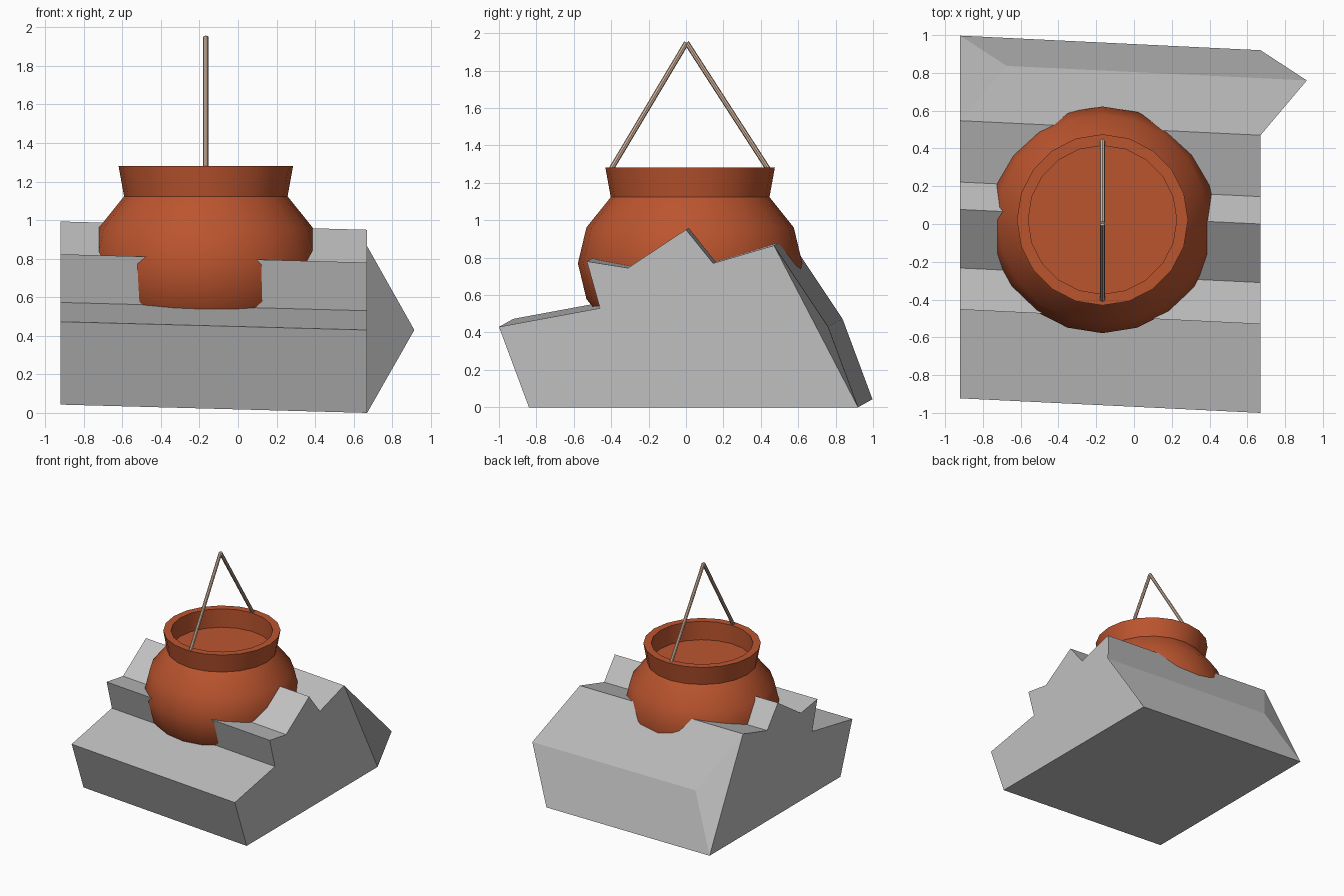
import bpy, bmesh, math
from mathutils import Vector

if "Cube" in bpy.data.objects:
    bpy.data.objects.remove(bpy.data.objects["Cube"])


def material(name, rgb):
    m = bpy.data.materials.new(name)
    m.diffuse_color = (*rgb, 1)
    m.use_nodes = True
    m.node_tree.nodes["Principled BSDF"].inputs["Base Color"].default_value = m.diffuse_color
    return m


def add_object(name, bm, mat, smooth=False):
    bmesh.ops.recalc_face_normals(bm, faces=bm.faces)
    me = bpy.data.meshes.new(name)
    bm.to_mesh(me)
    bm.free()
    ob = bpy.data.objects.new(name, me)
    bpy.context.collection.objects.link(ob)
    me.materials.append(mat)
    if smooth:
        bpy.ops.object.select_all(action='DESELECT')
        ob.select_set(True)
        bpy.context.view_layer.objects.active = ob
        bpy.ops.object.shade_smooth_by_angle(angle=math.radians(30))
    return ob


stone = material("grey stone", (0.53, 0.53, 0.53))
clay = material("orange clay", (0.50, 0.090, 0.028))
cane = material("tan cane", (0.68, 0.48, 0.36))

# Roof ridge block: stepped profile swept along a slightly skewed direction
profile = [(-0.84, 0), (-1.0, 0.43), (-0.46, 0.53), (-0.53, 0.78), (-0.31, 0.745),
           (0, 0.95), (0.145, 0.77), (0.47, 0.865), (0.76, 0.43), (0.92, 0)]
BULGE = 8  # this corner is pushed out along the sweep
sweep = Vector((-1.59, 0.077, 0.043))
bm = bmesh.new()
right = [bm.verts.new((0.915 if i == BULGE else 0.67, y, z)) for i, (y, z) in enumerate(profile)]
left = [bm.verts.new(v.co + sweep) for v in right]
for i in range(len(profile)):
    j = (i + 1) % len(profile)
    bm.faces.new((right[i], right[j], left[j], left[i]))
for ring in (right, left):
    bm.faces.new([v for i, v in enumerate(ring) if i != BULGE])
    bm.faces.new(ring[BULGE - 1:BULGE + 2])
add_object("stone_block", bm, stone)

# Pot: squashed sphere body, flared neck and recessed floor, turned in 20 sides
CX, CY, CZ, R, H, SIDES = -0.167, 0.022, 0.77, 0.60, 0.50, 20
outline = [(R * math.cos(math.radians(a)), CZ + H * math.sin(math.radians(a)))
           for a in (-67.5, -45, -22.5, 0, 22.5, 45)]
outline += [(0.453, 1.282), (0.393, 1.282), (0.393, 1.125)]
bm = bmesh.new()
rings = [[bm.verts.new((CX + r * math.cos(2 * math.pi * k / SIDES),
                        CY + r * math.sin(2 * math.pi * k / SIDES), z))
          for k in range(SIDES)] for r, z in outline]
for a, b in zip(rings, rings[1:]):
    for k in range(SIDES):
        n = (k + 1) % SIDES
        bm.faces.new((a[k], a[n], b[n], b[k]))
bm.faces.new(rings[-1])
tip = bm.verts.new((CX, CY, CZ - H))
for k in range(SIDES):
    bm.faces.new((rings[0][k], tip, rings[0][(k + 1) % SIDES]))
add_object("clay_pot", bm, clay, smooth=True)

# Handle: two thin rods meeting above the pot
apex = Vector((CX, 0.003, 1.95))
for name, y in (("front_handle_rod", -0.405), ("back_handle_rod", 0.445)):
    foot = Vector((CX, y, 1.265))
    d = apex - foot
    bm = bmesh.new()
    bmesh.ops.create_cone(bm, cap_ends=True, segments=8, radius1=0.014, radius2=0.014,
                          depth=d.length)
    bmesh.ops.rotate(bm, verts=bm.verts, matrix=d.to_track_quat('Z', 'Y').to_matrix())
    bmesh.ops.translate(bm, verts=bm.verts, vec=(apex + foot) / 2)
    add_object(name, bm, cane, smooth=True)
